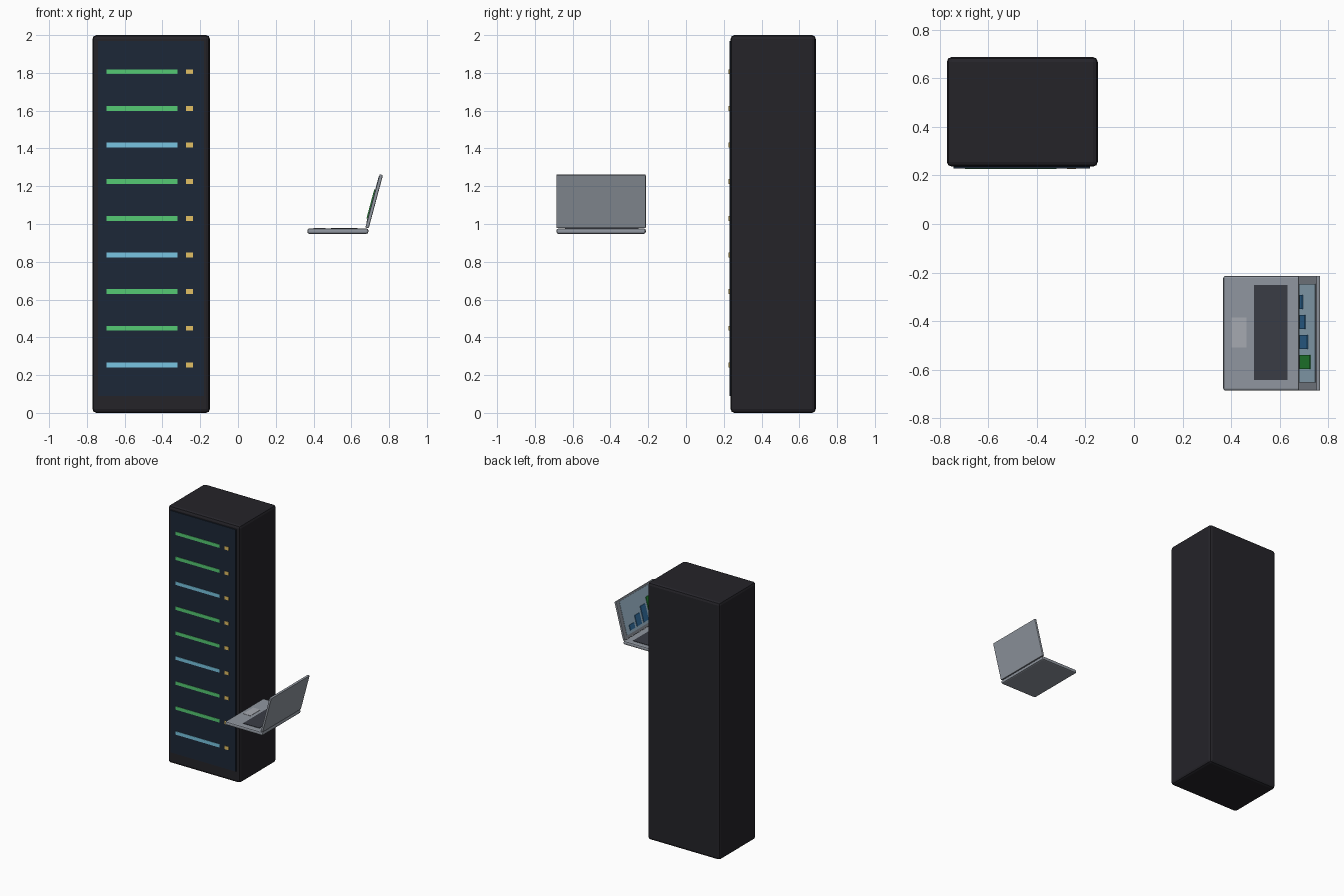
import bpy, bmesh, math
from mathutils import Matrix, Vector

if "Cube" in bpy.data.objects:
    bpy.data.objects.remove(bpy.data.objects["Cube"])


def material(name, rgb):
    m = bpy.data.materials.new(name)
    m.diffuse_color = [(c / 255) ** 2.2 for c in rgb] + [1]
    m.use_nodes = True
    m.node_tree.nodes["Principled BSDF"].inputs["Base Color"].default_value = m.diffuse_color
    return m


BLACK = material("rack_black", (41, 40, 45))
NAVY = material("panel_navy", (34, 44, 58))
GREEN = material("light_green", (86, 200, 115))
CYAN = material("light_cyan", (120, 196, 225))
AMBER = material("light_amber", (225, 190, 100))
SILVER = material("silver", (143, 149, 158))
DARK = material("keyboard_dark", (60, 63, 71))
PAD = material("touchpad_grey", (165, 168, 176))
GLASS = material("screen_blue", (165, 195, 215))
BLUE = material("chart_blue", (55, 115, 165))
LEAF = material("chart_green", (45, 145, 60))


def box(name, lo, hi, mat, bevel=0, segments=2, frame=Matrix()):
    lo, hi = Vector(lo), Vector(hi)
    bm = bmesh.new()
    bmesh.ops.create_cube(bm, size=1)
    bmesh.ops.scale(bm, vec=hi - lo, verts=bm.verts)
    bmesh.ops.translate(bm, vec=(lo + hi) / 2, verts=bm.verts)
    if bevel:
        bmesh.ops.bevel(bm, geom=bm.edges[:], offset=bevel, segments=segments,
                        profile=0.5, affect='EDGES')
    me = bpy.data.meshes.new(name)
    bm.to_mesh(me)
    bm.free()
    me.materials.append(mat)
    ob = bpy.data.objects.new(name, me)
    ob.matrix_world = frame
    bpy.context.collection.objects.link(ob)
    return ob


# Server rack with recessed-looking front panel
box("rack_cabinet", (-0.77, 0.236, 0), (-0.149, 0.687, 2), BLACK, 0.02)
box("rack_panel", (-0.742, 0.229, 0.09), (-0.18, 0.245, 1.97), NAVY)

# Rows of status lights, repeating cyan, green, green upwards
for i in range(9):
    z = 0.254 + i * 0.194
    box(f"status_bar_{i}", (-0.695, 0.226, z - 0.013), (-0.319, 0.235, z + 0.013),
        CYAN if i % 3 == 0 else GREEN)
    box(f"status_dot_{i}", (-0.276, 0.226, z - 0.013), (-0.239, 0.235, z + 0.013), AMBER)

# Laptop base
box("laptop_base", (0.367, -0.686, 0.948), (0.69, -0.213, 0.976), SILVER, 0.01)
box("keyboard", (0.493, -0.641, 0.97), (0.632, -0.251, 0.979), DARK)
box("touchpad", (0.401, -0.508, 0.97), (0.463, -0.384, 0.978), PAD)

# Lid, tilted back about the hinge: local z runs up the lid, local -x faces the user
hinge = Matrix.Translation((0.684, -0.4495, 0.982)) @ Matrix.Rotation(math.radians(15), 4, 'Y')
box("laptop_lid", (-0.009, -0.2365, -0.003), (0.009, 0.2365, 0.289), SILVER, 0.005, frame=hinge)
box("screen", (-0.011, -0.203, 0.023), (0, 0.203, 0.278), GLASS, frame=hinge)

# Bar chart on the screen
for i, top in enumerate((0.085, 0.128, 0.166, 0.205)):
    y = 0.129 - i * 0.0825
    box(f"chart_bar_{i}", (-0.016, y - 0.029, 0.045), (-0.005, y + 0.029, top),
        LEAF if i == 3 else BLUE, frame=hinge)
